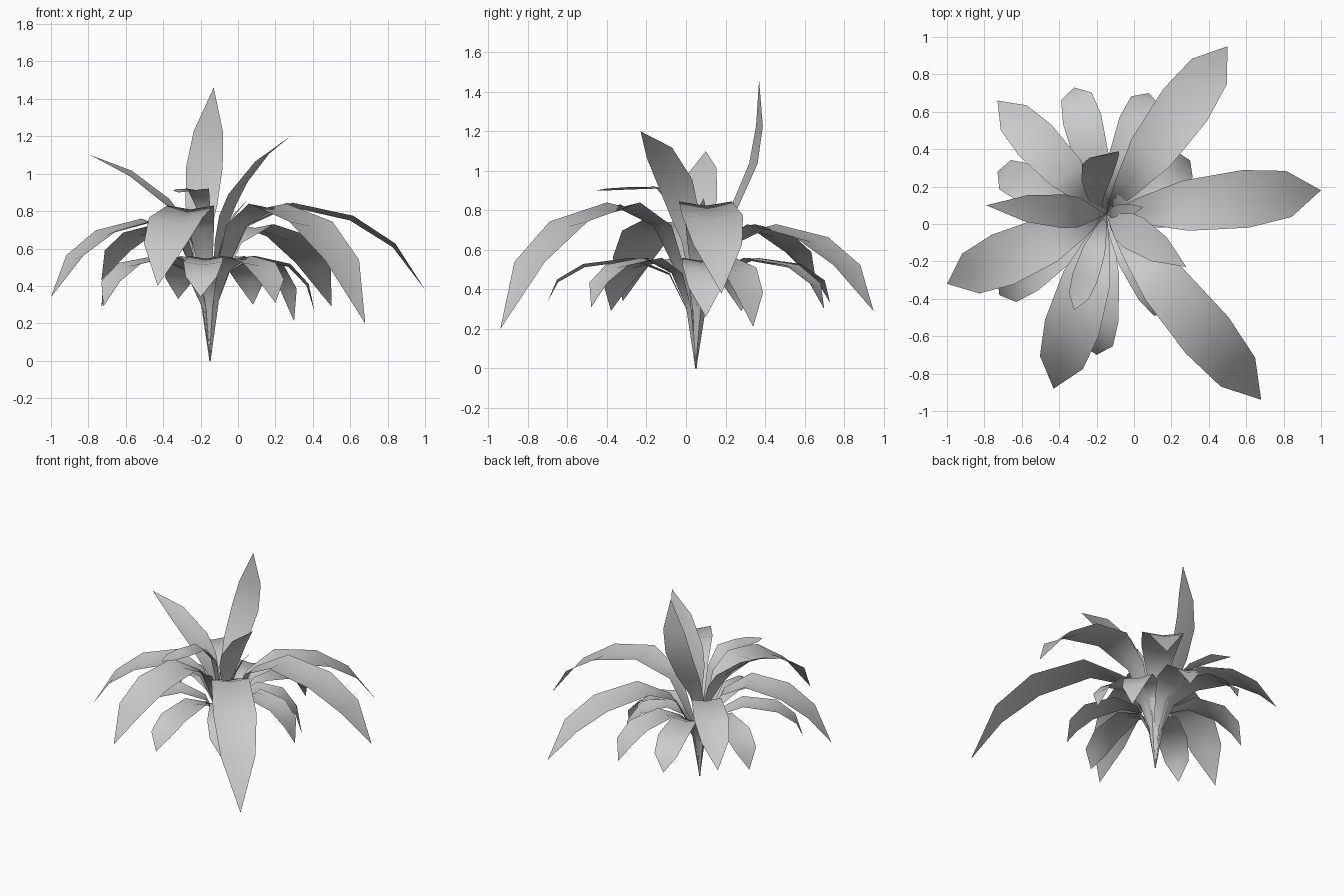
import bpy
from math import radians, sin, pi
from mathutils import Matrix, Vector

cube = bpy.data.objects.get("Cube")
if cube:
    bpy.data.objects.remove(cube, do_unlink=True)

# One plain grey for the whole plant
grey = bpy.data.materials.new("leaf_grey")
grey.use_nodes = True
colour = (0.6, 0.6, 0.6, 1)
grey.diffuse_color = colour
grey.node_tree.nodes["Principled BSDF"].inputs["Base Color"].default_value = colour

ROOT = Vector((-0.15, 0.05, 0))
WIDTHS = (0.03, 0.17, 0.48, 0.87, 1, 0.8, 0)

# Side profiles: (reach, rise to crest, droop from crest to tip)
ARCH = ((0, 0, 0), (.05, .5, 0), (.17, .86, 0), (.37, 1, 0), (.65, 1, .15), (.85, 1, .47), (1, 1, 1))
LOW = ((0, 0, 0), (.05, .5, 0), (.18, .86, 0), (.42, 1, 0), (.75, 1, .14), (.93, 1, .5), (1, 1, 1))
FLARED = ((0, 0, 0), (.05, .36, 0), (.12, .55, 0), (.22, .67, 0), (.35, .77, 0), (.66, .91, 0), (1, 1, 0))
ERECT = ((0, 0, 0), (.1, .25, 0), (.3, .44, 0), (.62, .57, 0), (.9, .71, 0), (1, .84, 0), (1, 1, 0))


def leaf(name, profile, tip, crest, width, roll=0, turn=0, bow=0):
    """A thin strip with a shallow channel, swept from the root to its tip."""
    tip = Vector(tip)
    reach = (tip - ROOT).to_2d().to_3d()
    across = Vector((-reach.y, reach.x, 0)).normalized()
    side = Matrix.Rotation(radians(turn), 3, "Z") @ across
    side.z = roll
    verts, faces = [], []
    for (out, rise, droop), w in zip(profile, WIDTHS):
        centre = ROOT + reach * out
        centre.z = crest * rise - (crest - tip.z) * droop
        centre += across * bow * sin(pi * rise)
        if w == 0:
            verts.append(centre)
            continue
        half = side * width * w / 2
        dip = Vector((0, 0, -0.08 * width * w))
        verts += [centre - half, centre + dip, centre + half]
    last = len(verts) - 1
    for i in range(0, last - 3, 3):
        faces += [(i, i + 1, i + 4, i + 3), (i + 1, i + 2, i + 5, i + 4)]
    faces += [(last - 3, last - 2, last), (last - 2, last - 1, last)]
    mesh = bpy.data.meshes.new(name)
    mesh.from_pydata(verts, [], faces)
    mesh.materials.append(grey)
    mesh.shade_smooth()
    obj = bpy.data.objects.new(name, mesh)
    bpy.context.collection.objects.link(obj)


# Short drooping leaves around the bottom
for i, tip in enumerate([
        (.41, .1, .26), (.3, .34, .21), (.08, .7, .3), (-.32, .73, .33),
        (-.73, .28, .29), (-.72, -.38, .29), (-.2, -.7, .34), (.2, -.48, .31)]):
    leaf(f"lower_leaf_{i + 1}", LOW, tip, .56, .21)

# Long arching leaves
for i, (tip, crest, width) in enumerate([
        ((1, .18, .38), .845, .31), ((.5, .95, .29), .73, .29),
        ((-.73, .66, .43), .73, .24), ((-1, -.32, .34), .76, .29),
        ((-.43, -.88, .4), .83, .3), ((.68, -.94, .2), .84, .3)]):
    leaf(f"arching_leaf_{i + 1}", ARCH, tip, crest, width)

# Upright leaves in the heart
leaf("tall_back_leaf", ERECT, (-.13, .37, 1.46), 1.46, .2, turn=16, bow=.06)
leaf("raised_front_leaf", FLARED, (.28, -.23, 1.2), 1.2, .19, roll=.35)
leaf("raised_right_leaf", FLARED, (-.79, .1, 1.1), 1.1, .18, roll=-.2)
leaf("curled_front_leaf", ARCH, (-.32, -.46, .9), .92, .14)
leaf("small_heart_leaf", FLARED, (.05, .09, .86), .86, .08)
